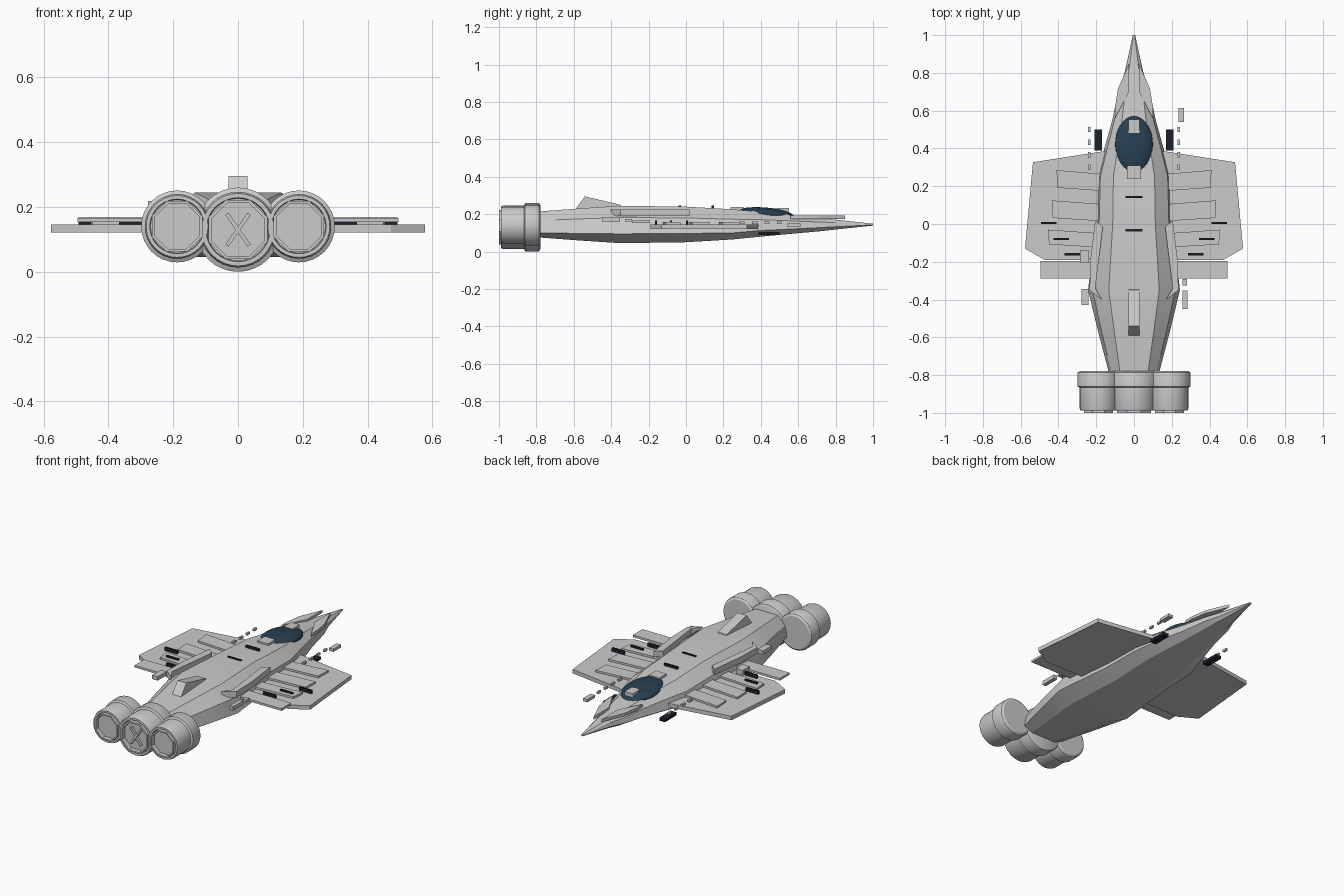
import bpy, bmesh
from math import sin, cos, pi, radians
from mathutils import Matrix, Vector

if "Cube" in bpy.data.objects:
    bpy.data.objects.remove(bpy.data.objects["Cube"])


def material(name, rgb):
    m = bpy.data.materials.new(name)
    m.diffuse_color = (*rgb, 1)
    m.use_nodes = True
    m.node_tree.nodes["Principled BSDF"].inputs["Base Color"].default_value = m.diffuse_color
    return m


BLACK = material("black", (0.012, 0.016, 0.025))
GLASS = material("dark_glass", (0.02, 0.05, 0.085))


def finish(name, bm, mat=None, smooth=None):
    bmesh.ops.recalc_face_normals(bm, faces=bm.faces)
    me = bpy.data.meshes.new(name)
    bm.to_mesh(me)
    bm.free()
    ob = bpy.data.objects.new(name, me)
    bpy.context.collection.objects.link(ob)
    if mat:
        me.materials.append(mat)
    if smooth:
        bpy.ops.object.select_all(action='DESELECT')
        ob.select_set(True)
        bpy.context.view_layer.objects.active = ob
        bpy.ops.object.shade_smooth_by_angle(angle=radians(smooth))
    return ob


def loft(name, rings, smooth=None, mat=None):
    """Skin a list of equally sized closed rings and cap both ends."""
    bm = bmesh.new()
    rows = [[bm.verts.new(p) for p in r] for r in rings]
    n = len(rows[0])
    for a, b in zip(rows, rows[1:]):
        for i in range(n):
            bm.faces.new((a[i], a[(i + 1) % n], b[(i + 1) % n], b[i]))
    bm.faces.new(rows[0])
    bm.faces.new(rows[-1])
    return finish(name, bm, mat, smooth)


def plate(name, outline, z0, z1, mirror=False, mat=None):
    """Flat slab from a top-view outline; optionally one on each side."""
    for s in ((1, -1) if mirror else (1,)):
        side = ("_right" if s > 0 else "_left") if mirror else ""
        loft(name + side, [[(x * s, y, z) for x, y in outline] for z in (z0, z1)], mat=mat)


def box(name, x, y, z, mirror=False, mat=None):
    plate(name, [(x[0], y[0]), (x[1], y[0]), (x[1], y[1]), (x[0], y[1])], z[0], z[1], mirror, mat)


# Hull: faceted sections (y, half width, bottom, chine, top)
stations = [(-.78, .135, .075, .10, .215), (-.55, .195, .058, .097, .232),
            (-.35, .243, .045, .095, .245), (0, .205, .05, .097, .24),
            (.25, .198, .065, .10, .226), (.40, .157, .08, .113, .212),
            (.55, .115, .094, .12, .197), (.71, .082, .108, .128, .18),
            (.80, .05, .118, .133, .171), (1, .006, .139, .143, .149)]
rings = []
for y, w, zb, zm, zt in stations:
    half = [(.62 * w, zb), (w, zm), (.9 * w, zm + .58 * (zt - zm)), (.55 * w, zt)]
    rings.append([(x, y, z) for x, z in half] + [(-x, y, z) for x, z in reversed(half)])
loft("hull", rings, smooth=25)

# Wings with raised panels and rear flaps
plate("wing", [(.13, .39), (.535, .327), (.577, -.13), (.472, -.19), (.15, -.19)], .122, .146, True)
box("wing_flap", (.2, .495), (-.288, -.195), (.153, .166), True)
for i, (x, y0, y1) in enumerate([(.405, .18, .285), (.43, .02, .125), (.45, -.12, -.03)]):
    plate(f"wing_panel_{i + 1}", [(.17, y0 - .005), (x, y0 + .012), (x + .005, y1), (.17, y1 - .02)],
          .14, .158, True)
for i, (x, y) in enumerate([(.41, .005), (.343, -.08), (.285, -.16)]):
    box(f"wing_vent_{i + 1}", (x, x + .083), (y - .006, y + .006), (.142, .167), True, BLACK)
for i, y in enumerate((.143, -.033)):
    box(f"spine_vent_{i + 1}", (-.045, .045), (y - .006, y + .006), (.22, .246), mat=BLACK)

# Raised side armour and nose blades
plate("side_armour", [(.165, -.015), (.205, .02), (.232, -.2), (.235, -.35), (.17, -.4), (.205, -.34)],
      .19, .226, True)
plate("nose_blade", [(.027, .85), (.085, .715), (.1, .62), (.1, .56), (.027, .7)], .175, .192, True)

# Side guns, small marker blocks and loose equipment blocks
box("side_gun", (.17, .208), (.388, .5), (.088, .106), True, BLACK)
for i, y in enumerate((.50, .433, .367, .30)):
    box(f"marker_{i + 1}", (.231, .243), (y - .014, y + .014), (.147, .16), True)
box("front_block", (.235, .265), (.54, .613), (.134, .151))
box("rear_block_right", (.258, .282), (-.45, -.352), (.16, .183))
box("rear_stub_right", (.258, .28), (-.325, -.29), (.16, .175))
box("rear_block_left", (-.278, -.24), (-.43, -.345), (.195, .218))
box("wing_block_left", (-.285, -.238), (-.205, -.14), (.15, .18))

# Canopy: flattened ellipsoid, following the slope of the nose
bm = bmesh.new()
bmesh.ops.create_uvsphere(bm, u_segments=32, v_segments=16, radius=1)
bm.transform(Matrix.Translation((0, .42, .203)) @ Matrix.Rotation(radians(-4), 4, 'X')
             @ Matrix.Diagonal((.1, .152, .033, 1)))
finish("canopy", bm, GLASS, 40)
box("canopy_front_block", (-.028, .028), (.483, .552), (.2, .233))
box("canopy_rear_block", (-.036, .036), (.238, .308), (.21, .238))

# Tail fin: side profile extruded across x
fin = [(-.34, .235), (-.35, .25), (-.54, .295), (-.592, .226), (-.592, .21)]
loft("tail_fin", [[(x, y, z) for y, z in fin] for x in (-.03, .03)])


# Engines: turned body with collar and recessed face, plus octagonal nozzle ring
def turned(name, cx, cz, profile, sides, phase=0, closed=False):
    bm = bmesh.new()
    rows = [[bm.verts.new((cx + r * cos(2 * pi * i / sides + phase), y,
                           cz + r * sin(2 * pi * i / sides + phase)))
             for i in range(sides)] for r, y in profile]
    for a, b in zip(rows, rows[1:] + (rows[:1] if closed else [])):
        for i in range(sides):
            j = (i + 1) % sides
            bm.faces.new((a[i], a[j], b[j], b[i]))
    if not closed:
        bm.faces.new(rows[0])
        bm.faces.new(rows[-1])
    finish(name, bm, smooth=None if closed else 30)


for label, cx, cz, R in (("centre", 0, .13, .13), ("right", .188, .14, .111), ("left", -.188, .14, .111)):
    turned(f"engine_{label}", cx, cz,
           [(.88 * R, -.778), (.98 * R, -.785), (R, -.79), (R, -.86), (.9 * R, -.866),
            (.9 * R, -.975), (.86 * R, -.988), (.76 * R, -.988), (.74 * R, -.972)], 32)
    turned(f"nozzle_ring_{label}", cx, cz,
           [(.76 * R, -.965), (.76 * R, -1), (.68 * R, -1), (.68 * R, -.965)], 8, pi / 8, True)

# Crossed struts on the centre engine
for i, a in enumerate((55, -55)):
    bm = bmesh.new()
    bmesh.ops.create_cube(bm, size=1)
    bm.transform(Matrix.Translation((0, -.978, .13)) @ Matrix.Rotation(radians(a), 4, 'Y')
                 @ Matrix.Diagonal((.12, .02, .012, 1)))
    finish(f"nozzle_strut_{i + 1}", bm)
